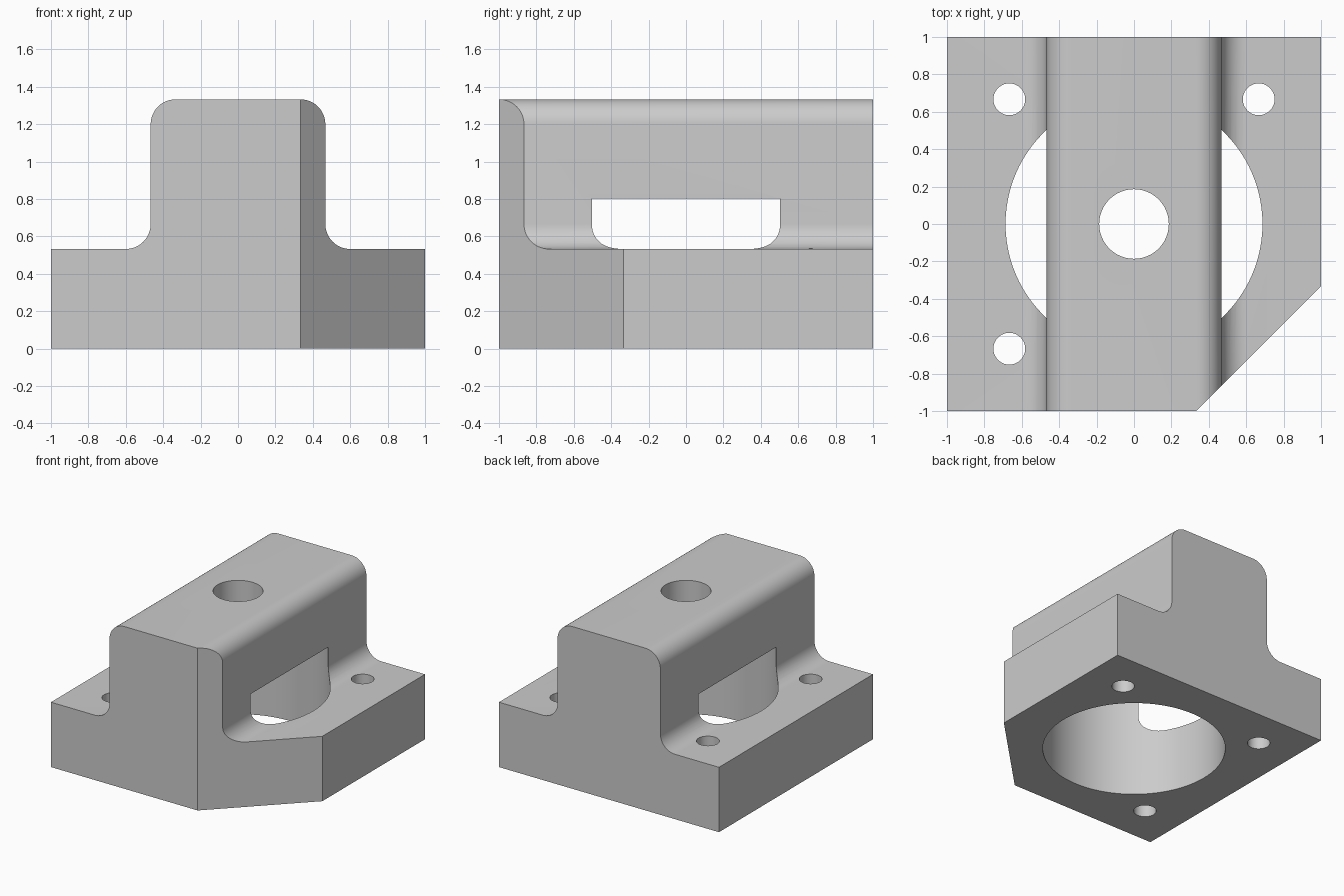
import bpy, bmesh, math
from mathutils import Vector

if "Cube" in bpy.data.objects:
    bpy.data.objects.remove(bpy.data.objects["Cube"], do_unlink=True)

BASE_H, HEIGHT, RIB, R = 0.533, 1.333, 0.467, 0.133

grey = bpy.data.materials.new("light_grey")
grey.use_nodes = True
colour = (0.6, 0.6, 0.6, 1)
grey.diffuse_color = colour
grey.node_tree.nodes["Principled BSDF"].inputs["Base Color"].default_value = colour


def arc(cx, cz, start, end, steps=12):
    """Points of a quarter-round in the profile plane."""
    angles = [math.radians(start + (end - start) * i / steps) for i in range(steps + 1)]
    return [(cx + R * math.cos(a), cz + R * math.sin(a)) for a in angles]


# Half profile: base edge, concave fillet, rounded shoulder; mirrored to the other side
half = [(1, 0), (1, BASE_H)]
half += arc(RIB + R, BASE_H + R, 270, 180)
half += arc(RIB - R, HEIGHT - R, 0, 90)
profile = half + [(-x, z) for x, z in reversed(half)]

# Extrude the profile from front to back
bm = bmesh.new()
face = bm.faces.new([bm.verts.new((x, -1, z)) for x, z in profile])
ext = bmesh.ops.extrude_face_region(bm, geom=[face])
moved = [v for v in ext["geom"] if isinstance(v, bmesh.types.BMVert)]
bmesh.ops.translate(bm, verts=moved, vec=(0, 2, 0))

# Slice off the front corner and close the cut
cut = bmesh.ops.bisect_plane(
    bm, geom=bm.verts[:] + bm.edges[:] + bm.faces[:], dist=1e-5,
    plane_co=Vector((1, -1 / 3, 0)), plane_no=Vector((1, -1, 0)), clear_outer=True)
edges = [e for e in cut["geom_cut"] if isinstance(e, bmesh.types.BMEdge)]
bmesh.ops.contextual_create(bm, geom=edges)
bmesh.ops.recalc_face_normals(bm, faces=bm.faces)
mesh = bpy.data.meshes.new("bracket_block")
bm.to_mesh(mesh)
bm.free()
block = bpy.data.objects.new("bracket_block", mesh)
bpy.context.collection.objects.link(block)
mesh.materials.append(grey)


def drill(name, x, y, radius, bottom, top, sides):
    """Cut a vertical round hole through the block."""
    bpy.ops.mesh.primitive_cylinder_add(
        vertices=sides, radius=radius, depth=top - bottom,
        location=(x, y, (top + bottom) / 2))
    cutter = bpy.context.object
    cutter.name = name
    cutter.hide_render = True
    cutter.data.materials.append(grey)
    mod = block.modifiers.new(name, "BOOLEAN")
    mod.operation = "DIFFERENCE"
    mod.solver = "EXACT"
    mod.object = cutter
    bpy.context.view_layer.objects.active = block
    bpy.ops.object.modifier_apply(modifier=name)
    bpy.data.objects.remove(cutter, do_unlink=True)


# Large bore from below, centre hole in the top, three mounting holes
drill("main_bore", 0, 0, 0.687, -0.2, 0.803, 96)
drill("top_hole", 0, 0, 0.186, 0.6, 1.6, 64)
for sx, sy in ((-1, 1), (1, 1), (-1, -1)):
    drill("mounting_hole", sx * 2 / 3, sy * 2 / 3, 0.085, -0.2, 0.75, 40)

bpy.ops.object.select_all(action="DESELECT")
block.select_set(True)
bpy.context.view_layer.objects.active = block
bpy.ops.object.shade_smooth_by_angle(angle=math.radians(30))
